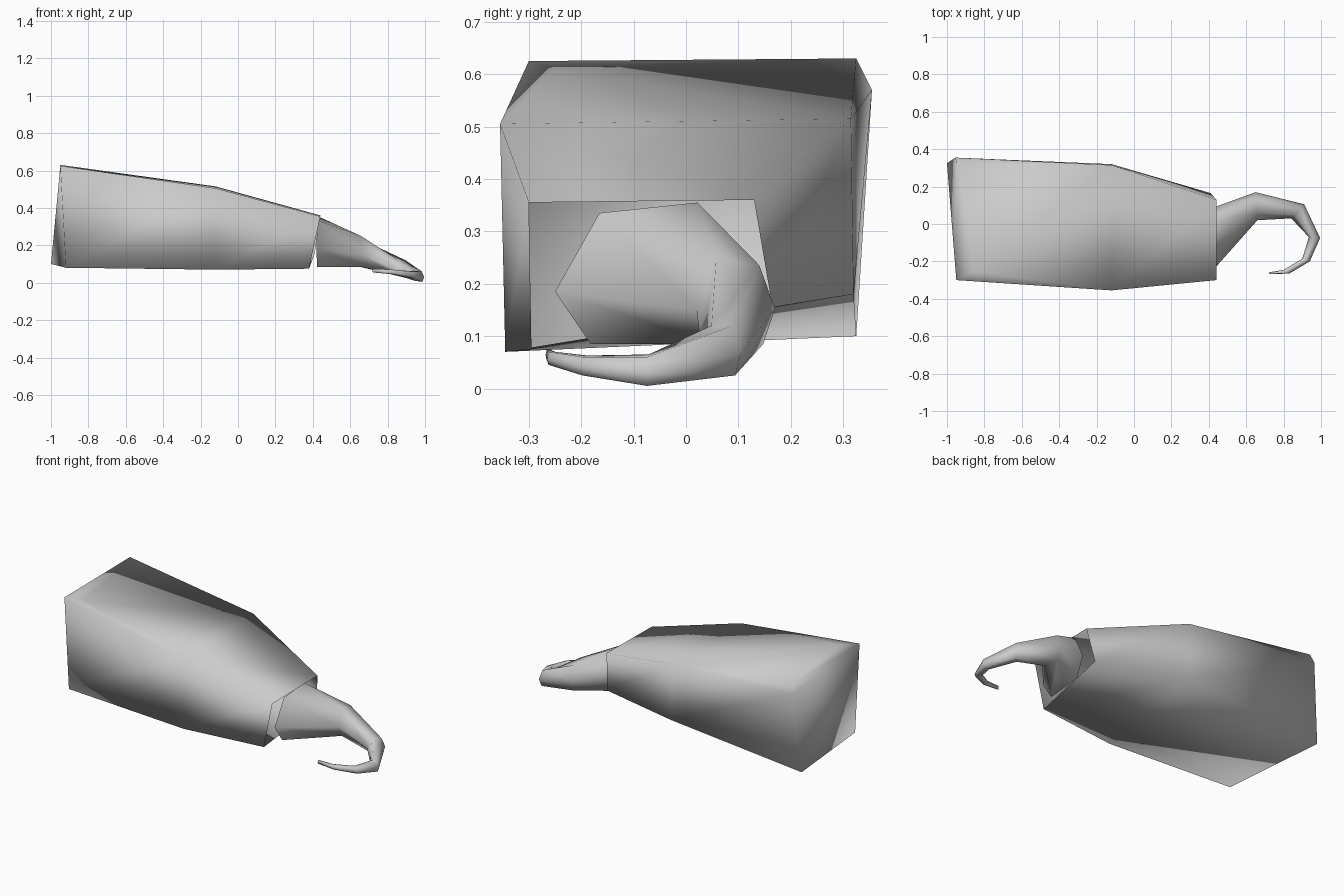
import bpy, bmesh

if "Cube" in bpy.data.objects:
    bpy.data.objects.remove(bpy.data.objects["Cube"])

grey = bpy.data.materials.new("plain_grey")
grey.diffuse_color = (0.6, 0.6, 0.6, 1)
grey.use_nodes = True
grey.node_tree.nodes["Principled BSDF"].inputs["Base Color"].default_value = grey.diffuse_color


def make_object(name, verts, faces):
    """Smooth-shaded mesh object in the shared grey."""
    mesh = bpy.data.meshes.new(name)
    mesh.from_pydata(verts, [], faces)
    bm = bmesh.new()
    bm.from_mesh(mesh)
    bmesh.ops.recalc_face_normals(bm, faces=bm.faces)
    for f in bm.faces:
        f.smooth = True
    bm.to_mesh(mesh)
    bm.free()
    mesh.materials.append(grey)
    obj = bpy.data.objects.new(name, mesh)
    bpy.context.collection.objects.link(obj)
    return obj


# Body: three four-cornered sections (front low, front high, back high, back low)
body = [
    (-.92, -.30, .08), (-.95, -.30, .625), (-.955, .355, .57), (-1.0, .325, .10),
    (-.12, -.345, .07), (-.12, -.355, .505), (-.12, .315, .515), (-.12, .32, .18),
    (.38, -.295, .075), (.44, -.30, .355), (.44, .13, .36), (.41, .165, .155),
    (-.85, -.25, .61), (-.95, .325, .63),           # loose corners of the top panel
]
faces = []
for s in (0, 4):
    for k in range(4):
        n = (k + 1) % 4
        if s == 0 and k == 1:
            continue                                # wide top panel is made below
        faces.append((s + k, s + n, s + 4 + n, s + 4 + k))
faces += [(12, 5, 6, 13), (1, 12, 13),              # top panel
          (1, 5, 12), (13, 6, 2),                   # folds along both long edges
          (0, 1, 13, 2, 3)]                         # end wall
make_object("body", body, faces)

# Hooked tail: outer (x, y), inner (x, y), outer low/high z, inner low/high z
stations = [
    ((.43, .09), (.42, -.25), (.10, .355), (.085, .335)),
    ((.65, .17), (.66, .02), (.085, .235), (.085, .25)),
    ((.91, .105), (.84, .03), (.025, .12), (.04, .12)),
    ((.995, -.075), (.935, -.07), (.005, .06), (.01, .065)),
    ((.94, -.20), (.90, -.185), (.025, .06), (.03, .063)),
    ((.83, -.265), (.80, -.245), (.045, .07), (.05, .07)),
    ((.72, -.268), (.725, -.258), (.055, .075), (.057, .075)),
]
verts, faces = [], []
for o, i, oz, iz in stations:
    def at(t, z):
        return (o[0] + (i[0] - o[0]) * t, o[1] + (i[1] - o[1]) * t, z)
    verts += [at(0, oz[0] * .55 + oz[1] * .45), at(.2, oz[1]), at(.75, iz[1]),
              at(1, iz[0] * .6 + iz[1] * .4), at(.8, iz[0]), at(.15, oz[0])]
for s in range(len(stations) - 1):
    for k in range(6):
        a, b = s * 6 + k, s * 6 + (k + 1) % 6
        faces.append((a, b, b + 6, a + 6))
faces.append(tuple(range(len(verts) - 6, len(verts))))
make_object("hooked_tail", verts, faces)
